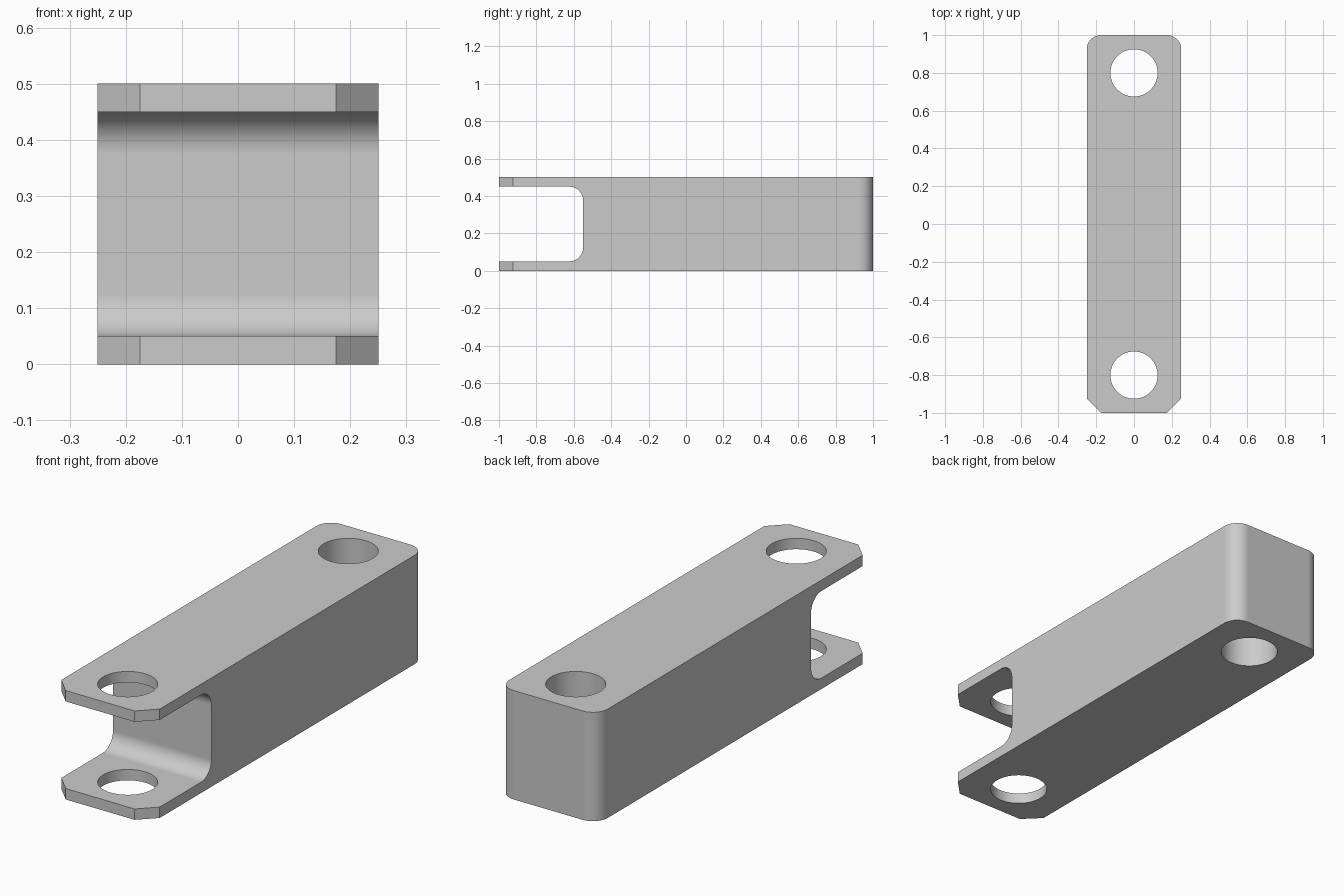
import bpy, bmesh
from math import cos, sin, pi, radians
from mathutils import Matrix, Vector

if "Cube" in bpy.data.objects:
    bpy.data.objects.remove(bpy.data.objects["Cube"])

HALF_W, HALF_L, HEIGHT = 0.25, 1.0, 0.5
WALL, SLOT_END, CORNER = 0.05, -0.55, 0.075
HOLE_Y, HOLE_R, STEPS = 0.8, 0.125, 12


def arc(cx, cy, r, start):
    """Quarter circle, counter-clockwise from the start angle."""
    angles = [radians(start) + pi / 2 * i / STEPS for i in range(STEPS + 1)]
    return [(cx + r * cos(a), cy + r * sin(a)) for a in angles]


def extrude(name, points, depth):
    """Prism from 3D profile points swept along the depth vector."""
    bm = bmesh.new()
    face = bm.faces.new([bm.verts.new(p) for p in points])
    result = bmesh.ops.extrude_face_region(bm, geom=[face])
    verts = [v for v in result["geom"] if isinstance(v, bmesh.types.BMVert)]
    bmesh.ops.translate(bm, verts=verts, vec=Vector(depth))
    bmesh.ops.recalc_face_normals(bm, faces=bm.faces)
    return to_object(name, bm)


def to_object(name, bm):
    mesh = bpy.data.meshes.new(name)
    bm.to_mesh(mesh)
    bm.free()
    obj = bpy.data.objects.new(name, mesh)
    bpy.context.collection.objects.link(obj)
    return obj


# Link body: chamfered front corners, rounded back corners
outline = [(-HALF_W, -HALF_L + CORNER), (-HALF_W + CORNER, -HALF_L),
           (HALF_W - CORNER, -HALF_L), (HALF_W, -HALF_L + CORNER)]
outline += arc(HALF_W - CORNER, HALF_L - CORNER, CORNER, 0)
outline += arc(-HALF_W + CORNER, HALF_L - CORNER, CORNER, 90)
body = extrude("clevis_link", [(x, y, 0) for x, y in outline], (0, 0, HEIGHT))

# Fork slot, with rounded inner corners
slot = [(-1.2, WALL)] + arc(SLOT_END - CORNER, WALL + CORNER, CORNER, -90)
slot += arc(SLOT_END - CORNER, HEIGHT - WALL - CORNER, CORNER, 0)
slot += [(-1.2, HEIGHT - WALL)]
cutters = [extrude("slot_cutter", [(-0.5, y, z) for y, z in slot], (1, 0, 0))]

# Pin holes through both ends
for y in (-HOLE_Y, HOLE_Y):
    bm = bmesh.new()
    bmesh.ops.create_cone(bm, cap_ends=True, segments=64, radius1=HOLE_R,
                          radius2=HOLE_R, depth=1,
                          matrix=Matrix.Translation((0, y, HEIGHT / 2)))
    cutters.append(to_object("hole_cutter", bm))

bpy.context.view_layer.objects.active = body
body.select_set(True)
for cutter in cutters:
    cutter.hide_render = True
    mod = body.modifiers.new("cut", 'BOOLEAN')
    mod.operation = 'DIFFERENCE'
    mod.solver = 'EXACT'
    mod.object = cutter
    bpy.ops.object.modifier_apply(modifier=mod.name)
    bpy.data.objects.remove(cutter)

# Smooth the curves while the flat faces stay flat
bpy.ops.object.shade_smooth_by_angle(angle=radians(30))
normals = body.modifiers.new("flat_face_normals", 'WEIGHTED_NORMAL')
normals.keep_sharp = True
